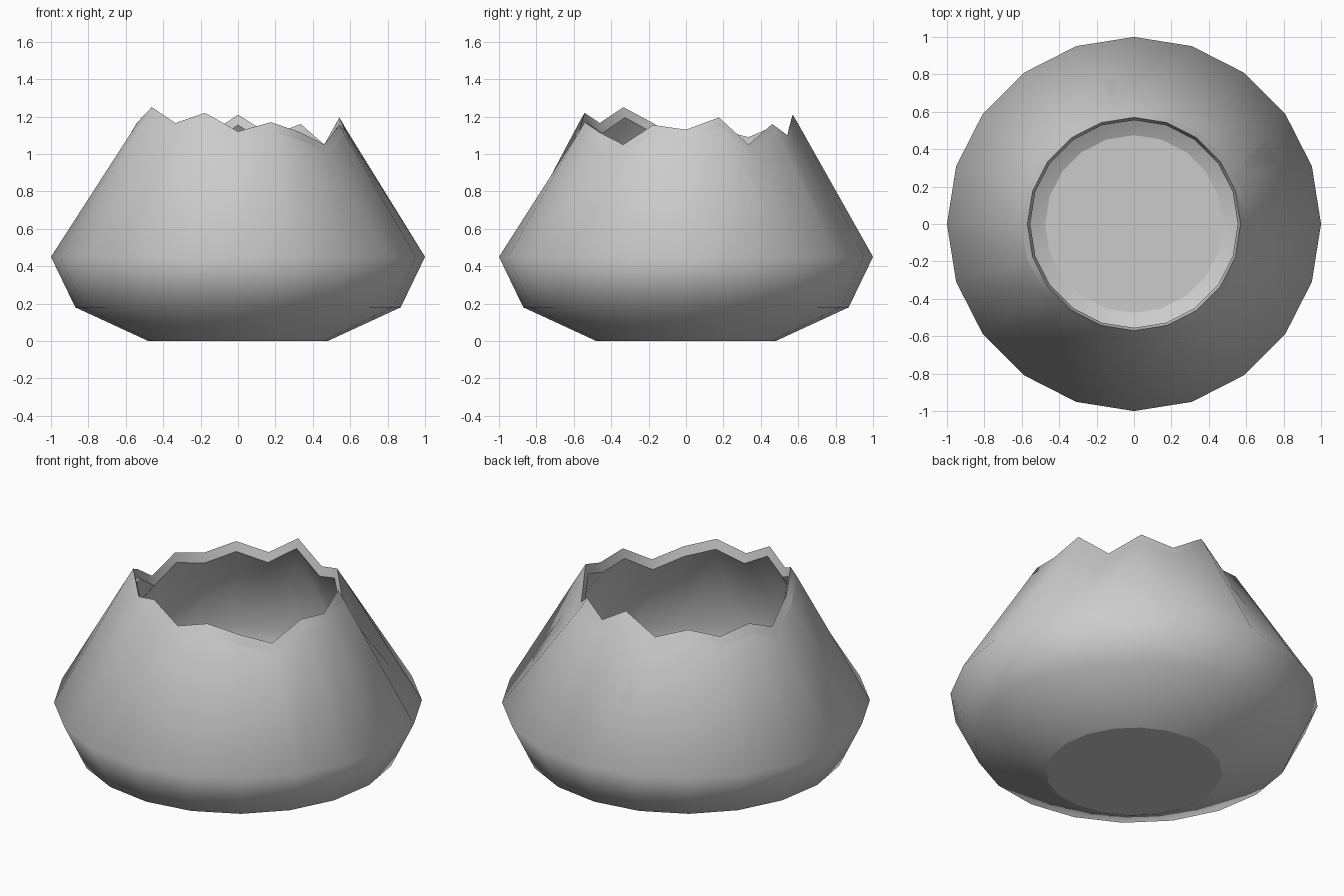
import bpy, bmesh, math

if "Cube" in bpy.data.objects:
    bpy.data.objects.remove(bpy.data.objects["Cube"])

SIDES = 20
# Height of each jagged rim point, anticlockwise from +x
RIM = [1.13, 1.195, 1.05, 1.16, 1.10, 1.21, 1.09, 1.145, 1.09, 1.13,
       1.05, 1.165, 1.25, 1.165, 1.22, 1.12, 1.17, 1.115, 1.05, 1.155]

# Profile from underside, up the outside, over the rim and down the inside:
# (radius, height, whether height is relative to the jagged rim, sharp loop)
PROFILE = [
    (0.48, 0.00, False, True),
    (0.87, 0.18, False, False),
    (1.00, 0.45, False, False),
    (0.60, -0.05, True, True),
    (0.57, 0.00, True, True),
    (0.555, -0.055, True, True),
    (0.975, 0.45, False, False),
    (0.85, 0.20, False, False),
    (0.475, 0.02, False, True),
]

bm = bmesh.new()


def ring(radius, height, jagged):
    verts = []
    for k in range(SIDES):
        a = 2 * math.pi * k / SIDES
        z = height + (RIM[k] if jagged else 0)
        verts.append(bm.verts.new((radius * math.cos(a), radius * math.sin(a), z)))
    return verts


rings = [ring(r, z, j) for r, z, j, s in PROFILE]

# Walls
for low, high in zip(rings, rings[1:]):
    for k in range(SIDES):
        n = (k + 1) % SIDES
        bm.faces.new((low[k], low[n], high[n], high[k])).smooth = True

# Underside and inner floor
bm.faces.new(rings[0][::-1])
bm.faces.new(rings[-1])

# Sharp loops at the base, floor and broken rim
for loop, (r, z, j, sharp) in zip(rings, PROFILE):
    if sharp:
        for k in range(SIDES):
            bm.edges.get((loop[k], loop[(k + 1) % SIDES])).smooth = False

bmesh.ops.recalc_face_normals(bm, faces=bm.faces)
mesh = bpy.data.meshes.new("broken_pot")
bm.to_mesh(mesh)
bm.free()
pot = bpy.data.objects.new("broken_pot", mesh)
bpy.context.collection.objects.link(pot)
